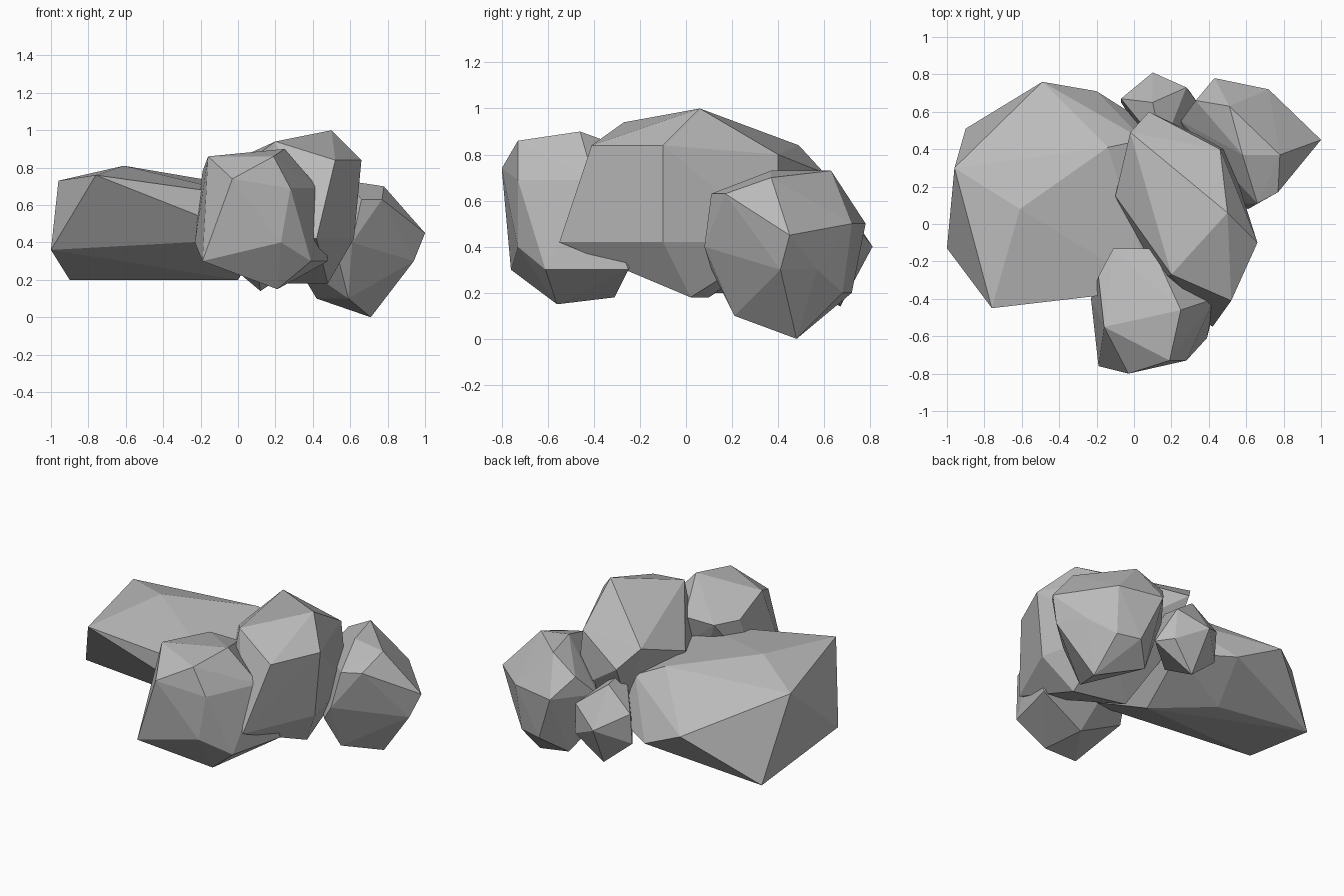
import bpy
import bmesh

default_cube = bpy.data.objects.get("Cube")
if default_cube:
    bpy.data.objects.remove(default_cube, do_unlink=True)


def make_material(name, colour):
    """Create a plain flat-coloured material."""
    material = bpy.data.materials.new(name)
    material.use_nodes = True
    material.diffuse_color = colour
    shader = material.node_tree.nodes["Principled BSDF"]
    shader.inputs["Base Color"].default_value = colour
    return material


def boulder(name, material, sections):
    """Wrap a faceted convex boulder around outlines keyed by their height."""
    bm = bmesh.new()
    for height, outline in sections.items():
        for x, y in outline:
            bm.verts.new((x, y, height))
    hull = bmesh.ops.convex_hull(bm, input=bm.verts)
    leftovers = {
        item for item in hull["geom_interior"] + hull["geom_unused"]
        if isinstance(item, bmesh.types.BMVert)
    }
    bmesh.ops.delete(bm, geom=list(leftovers), context='VERTS')
    bmesh.ops.recalc_face_normals(bm, faces=bm.faces)
    mesh = bpy.data.meshes.new(name)
    bm.to_mesh(mesh)
    bm.free()
    mesh.materials.append(material)
    rock = bpy.data.objects.new(name, mesh)
    bpy.context.scene.collection.objects.link(rock)


stone = make_material("grey_stone", (.5, .5, .5, 1))

# Broad flat slab on the model's right
boulder("broad_slab", stone, {
    .81: [(-.61, .08)],
    .76: [(-.76, -.45)],
    .73: [(-.96, .3), (-.14, .41)],
    .64: [(.1, -.35), (.05, .45)],
    .5: [(-.49, .76)],
    .36: [(-1, -.13), (-.2, .71), (.1, .52)],
    .42: [(.1, -.35)],
    .2: [(-.9, .51), (-.31, .4), (0, .12)],
})

# Tall ridge in the middle
boulder("central_ridge", stone, {
    1: [(.5, .06)],
    .94: [(.2, -.27)],
    .84: [(.52, -.41), (.66, -.1), (-.02, .49)],
    .8: [(.46, .4)],
    .72: [(.08, .6), (-.1, .15)],
    .42: [(.42, -.55), (.62, -.1), (.1, -.3), (.5, .4), (.1, .45)],
    .18: [(.48, .02), (.15, .1)],
})

# Rounded boulder in front
boulder("front_boulder", stone, {
    .9: [(.25, -.46)],
    .86: [(.19, -.73), (-.16, -.55)],
    .78: [(-.11, -.13), (.1, -.13), (-.19, -.28)],
    .74: [(-.03, -.8)],
    .69: [(.28, -.73), (.43, -.4)],
    .4: [(.23, -.73), (-.23, -.4)],
    .3: [(-.19, -.76), (.39, -.61), (.48, -.25)],
    .18: [(.15, -.31)],
    .15: [(.21, -.56)],
})

# Many-sided boulder on the model's left
boulder("side_boulder", stone, {
    .73: [(.58, .37), (.51, .63)],
    .7: [(.78, .37)],
    .63: [(.77, .17), (.66, .11), (.33, .66)],
    .5: [(.72, .72), (.43, .78), (.25, .55)],
    .45: [(1, .45)],
    .4: [(.61, .08)],
    .3: [(.94, .41), (.84, .57), (.54, .11), (.3, .4)],
    .2: [(.55, .72), (.7, .68)],
    .1: [(.59, .21), (.42, .6)],
    0: [(.71, .48)],
})

# Small stone tucked in behind
boulder("back_stone", stone, {
    .64: [(.1, .65), (.15, .4)],
    .5: [(.28, .73), (-.07, .67)],
    .4: [(.1, .81)],
    .3: [(.29, .72), (.36, .62), (-.07, .65), (.1, .4)],
    .14: [(.12, .67)],
})
